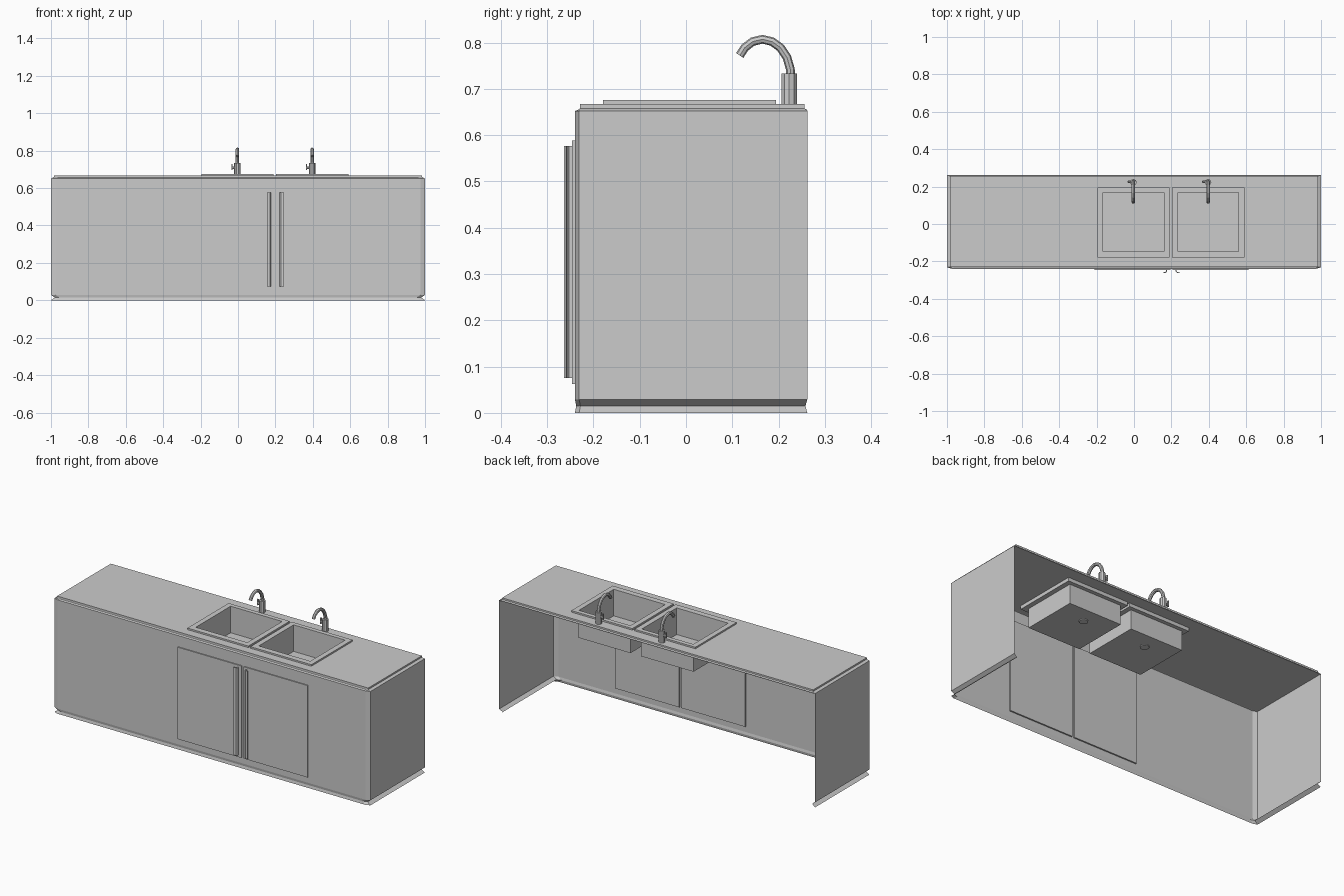
import bpy, bmesh, math
from mathutils import Vector

if "Cube" in bpy.data.objects:
    bpy.data.objects.remove(bpy.data.objects["Cube"])


def finish(name, bm, recalc=True):
    if recalc:
        bmesh.ops.recalc_face_normals(bm, faces=bm.faces)
    me = bpy.data.meshes.new(name)
    bm.to_mesh(me)
    bm.free()
    ob = bpy.data.objects.new(name, me)
    bpy.context.collection.objects.link(ob)
    return ob


def loft(name, loops, closed=True, caps=True):
    """Skin a stack of point loops, optionally closed and capped."""
    bm = bmesh.new()
    rings = [[bm.verts.new(p) for p in lp] for lp in loops]
    n = len(rings[0])
    for a, b in zip(rings, rings[1:]):
        for i in range(n if closed else n - 1):
            j = (i + 1) % n
            bm.faces.new((a[i], a[j], b[j], b[i]))
    if caps:
        bm.faces.new(rings[0])
        bm.faces.new(rings[-1])
    return finish(name, bm, caps)


def rect(x0, x1, y0, y1, z):
    return [(x0, y0, z), (x1, y0, z), (x1, y1, z), (x0, y1, z)]


def box(name, x0, x1, y0, y1, z0, z1):
    return loft(name, [rect(x0, x1, y0, y1, z0), rect(x0, x1, y0, y1, z1)])


def cylinder(name, p0, p1, r, sides):
    p0, p1 = Vector(p0), Vector(p1)
    q = (p1 - p0).to_track_quat('Z', 'Y')
    ring = [q @ Vector((r * math.cos(2 * math.pi * i / sides),
                        r * math.sin(2 * math.pi * i / sides), 0)) for i in range(sides)]
    return loft(name, [[p + v for v in ring] for p in (p0, p1)])


# cabinet shell: U-shaped sheet, open at back and bottom, with a notched plinth
def u_loop(hx, y0, y1, z):
    return [(-hx, y1, z), (-hx, y0 + 0.009, z), (-hx + 0.025, y0, z),
            (hx - 0.025, y0, z), (hx, y0 + 0.009, z), (hx, y1, z)]


loft("cabinet_shell", [u_loop(1, -0.24, 0.262, 0), u_loop(0.98, -0.237, 0.258, 0.015),
                       u_loop(1, -0.24, 0.262, 0.029), u_loop(1, -0.24, 0.262, 0.652),
                       u_loop(0.985, -0.23, 0.26, 0.656)], closed=False, caps=False)

# countertop with stepped edge
counter = loft("countertop", [rect(-h, h, y0, y1, z) for h, y0, y1, z in (
    (0.996, -0.232, 0.262, 0.650), (0.996, -0.232, 0.262, 0.653),
    (0.985, -0.229, 0.256, 0.658), (0.985, -0.229, 0.256, 0.667))])

for side, cx in (("left", -0.002), ("right", 0.397)):
    # sink: basin underside, collar, raised rim, basin inside
    def ring(hx, y0, y1, z):
        return rect(cx - hx, cx + hx, y0, y1, z)
    loft(side + "_sink", [
        ring(0.166, -0.149, 0.172, 0.520), ring(0.166, -0.149, 0.172, 0.630),
        ring(0.193, -0.179, 0.194, 0.630), ring(0.193, -0.179, 0.194, 0.676),
        ring(0.163, -0.146, 0.169, 0.676), ring(0.163, -0.146, 0.169, 0.524)])
    cylinder(side + "_drain", (cx, 0.08, 0.522), (cx, 0.08, 0.515), 0.024, 12)

    # opening in the countertop
    cutter = box(side + "_sink_cutter", cx - 0.19, cx + 0.19, -0.176, 0.191, 0.6, 0.7)
    cutter.hide_render = True
    cutter.hide_viewport = True
    mod = counter.modifiers.new(side + "_opening", 'BOOLEAN')
    mod.operation = 'DIFFERENCE'
    mod.solver = 'EXACT'
    mod.object = cutter

    # faucet: body, curved spout, side lever
    fx = cx - 0.001
    cylinder(side + "_faucet_body", (fx, 0.223, 0.665), (fx, 0.223, 0.733), 0.0175, 10)
    path = [(0.226, 0.725), (0.2255, 0.742), (0.218, 0.768), (0.204, 0.789), (0.186, 0.802),
            (0.165, 0.807), (0.144, 0.802), (0.127, 0.789), (0.116, 0.772)]
    loops = []
    for i, (y, z) in enumerate(path):
        a, b = path[max(i - 1, 0)], path[min(i + 1, len(path) - 1)]
        t = Vector((0, b[0] - a[0], b[1] - a[1])).normalized()
        nrm = Vector((0, -t.z, t.y))
        loops.append([Vector((fx, y, z))
                      + 0.0095 * math.cos(k * math.pi / 4) * Vector((1, 0, 0))
                      + 0.0095 * math.sin(k * math.pi / 4) * nrm for k in range(8)])
    loft(side + "_faucet_spout", loops)
    cylinder(side + "_lever_stem", (fx - 0.012, 0.226, 0.708), (fx - 0.03, 0.226, 0.708), 0.007, 8)
    box(side + "_lever", fx - 0.033, fx - 0.026, 0.221, 0.231, 0.697, 0.73)

for side, s in (("left", -1), ("right", 1)):
    # door panel
    x0, x1 = sorted((0.2 + s * 0.006, 0.2 + s * 0.412))
    box(side + "_door", x0, x1, -0.246, -0.232, 0.062, 0.588)

    # hooked handle strip
    hook = [(0.023, -0.244), (0.023, -0.254), (0.029, -0.261), (0.045, -0.263),
            (0.045, -0.259), (0.032, -0.257), (0.028, -0.253), (0.028, -0.244)]
    loft(side + "_handle", [[(0.2 + s * x, y, z) for x, y in hook] for z in (0.075, 0.577)])
